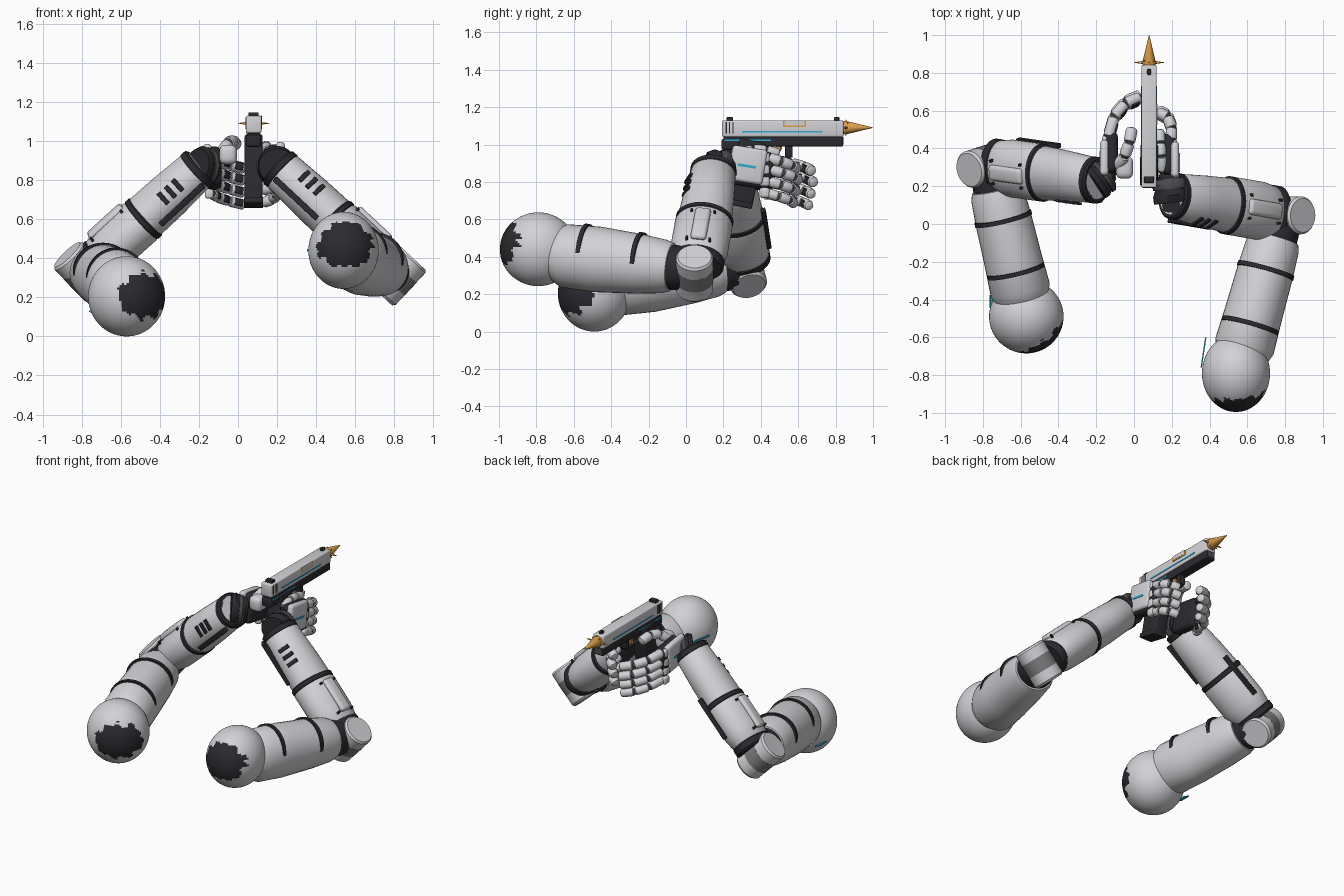
import bpy, bmesh, math, random
from mathutils import Vector, Matrix

if "Cube" in bpy.data.objects:
    bpy.data.objects.remove(bpy.data.objects["Cube"])
random.seed(4)


def material(name, r, g, b):
    m = bpy.data.materials.new(name)
    m.use_nodes = True
    m.diffuse_color = (r, g, b, 1)
    m.node_tree.nodes["Principled BSDF"].inputs["Base Color"].default_value = (r, g, b, 1)
    return m


LIGHT = material("light grey", 0.65, 0.65, 0.68)
MID = material("mid grey", 0.2, 0.2, 0.21)
DARK = material("dark grey", 0.07, 0.07, 0.075)
BLACK = material("black", 0.024, 0.024, 0.029)
ORANGE = material("orange", 0.72, 0.35, 0.07)
BLUE = material("blue", 0.03, 0.4, 0.63)


def finish(name, bm, *mats):
    bmesh.ops.recalc_face_normals(bm, faces=bm.faces)
    mesh = bpy.data.meshes.new(name)
    bm.to_mesh(mesh)
    bm.free()
    for m in mats:
        mesh.materials.append(m)
    mesh.shade_smooth()
    mesh.set_sharp_from_angle(angle=math.radians(38))
    ob = bpy.data.objects.new(name, mesh)
    bpy.context.collection.objects.link(ob)


def basis(p, q, side):
    """Columns: side direction, cross direction, direction from p to q."""
    d = (Vector(q) - Vector(p)).normalized()
    s = Vector(side)
    s = (s - d * s.dot(d)).normalized()
    return Matrix((s, d.cross(s), d)).transposed()


def tube(name, p, q, rings, mat, side=(0.1, 0.2, 1), n=36):
    """Closed oval tube; every ring is (place along p-q, side radius, cross radius)."""
    p, q = Vector(p), Vector(q)
    b = basis(p, q, side)
    bm = bmesh.new()
    loops = []
    for t, ra, rb in rings:
        angles = [math.tau * i / n for i in range(n)]
        loops.append([bm.verts.new(p.lerp(q, t) + b @ Vector((ra * math.cos(a), rb * math.sin(a), 0)))
                      for a in angles])
    for lo, hi in zip(loops, loops[1:]):
        for i in range(n):
            j = (i + 1) % n
            bm.faces.new((lo[i], lo[j], hi[j], hi[i]))
    bm.faces.new(loops[0])
    bm.faces.new(loops[-1])
    finish(name, bm, mat)


def box(name, loc, size, mat, rot=None, bevel=0.0):
    bm = bmesh.new()
    bmesh.ops.create_cube(bm, size=1)
    bmesh.ops.scale(bm, vec=size, verts=bm.verts)
    if bevel:
        bmesh.ops.bevel(bm, geom=bm.edges[:], offset=bevel, segments=3, profile=0.5, affect='EDGES')
    m = Matrix.Translation(loc)
    bm.transform(m @ rot.to_4x4() if rot else m)
    finish(name, bm, mat)


def cone(name, p, q, r, n=16):
    tube(name, p, q, [(0, r * 0.8, r * 0.8), (0.1, r, r), (1, 0.001, 0.001)], ORANGE, n=n)


def shoulder_ball(name, c, radii, patch_dir, limit):
    """Ball with a wide ragged black patch where it faces patch_dir."""
    bm = bmesh.new()
    bmesh.ops.create_uvsphere(bm, u_segments=96, v_segments=56, radius=1)
    d = Vector(patch_dir).normalized()
    across = d.cross(Vector((0, 0, 1)))
    for f in bm.faces:
        n = f.calc_center_median().normalized()
        wave = 0.035 * math.sin(n.x * 19 + n.z * 5) + 0.03 * math.sin(n.z * 23 + n.y * 7)
        reach = n.dot(d) + 0.3 * n.dot(across) ** 2
        f.material_index = int(n.dot(d) > 0 and reach > limit + wave + random.uniform(-0.01, 0.01))
    bmesh.ops.scale(bm, vec=radii, verts=bm.verts)
    bmesh.ops.translate(bm, vec=c, verts=bm.verts)
    finish(name, bm, LIGHT, BLACK)


def arm(label, S, E, W, axis, slit_angle, slit_start, rails):
    S, E, W = Vector(S), Vector(E), Vector(W)
    # upper arm, tapering from shoulder to elbow, with straps on its upper side
    tube(label + "_upper_arm", S, E, [(0, .14, .14), (.07, .17, .16), (.3, .176, .154), (.6, .16, .15),
         (.78, .143, .143), (.83, .13, .13), (.84, .1, .1)], LIGHT, (0, 0, 1))
    up = Vector((0, 0, .032))
    for k, (t, r) in enumerate(((.2, .153), (.59, .139))):
        tube(f"{label}_upper_strap_{k}", S.lerp(E, t) + up, S.lerp(E, t + .03) + up,
             [(0, r, .155), (1, r - .002, .154)], BLACK, (0, 0, 1))
    tube(label + "_elbow_joint", S.lerp(E, .8), S.lerp(E, 1.04), [(0, .122, .122), (.5, .118, .118), (1, .095, .09)],
         BLACK, (0, 0, 1))

    # elbow hinge
    b = basis(W, E, axis)
    a, c = b.col[0], b.col[1]
    hub = E + (E - W).normalized() * .035
    tube(label + "_elbow_hinge", hub - a * .12, hub + a * .125, [(0, .088, .088), (.06, .1, .1), (.35, .1, .1)],
         LIGHT, (0, 1, 0))
    tube(label + "_elbow_band", hub - a * .04, hub + a * .05, [(0, .101, .101), (1, .101, .101)], MID, (0, 1, 0))
    tube(label + "_elbow_cap", hub + a * .045, hub + a * .13, [(0, .1, .1), (.85, .1, .1), (1, .09, .09)],
         LIGHT, (0, 1, 0))

    # forearm: two shells separated by black rings
    tube(label + "_forearm_lower", W, E, [(0, .09, .1), (.03, .108, .12), (.3, .118, .137), (.5, .12, .145)],
         LIGHT, axis)
    tube(label + "_forearm_upper", W, E, [(.52, .118, .145), (.55, .125, .155), (.8, .123, .155),
         (.9, .11, .143), (.95, .09, .12)], LIGHT, axis)
    for k, (t, w, ra, rb) in enumerate(((0, .06, .112, .125), (.49, .05, .126, .155), (.89, .08, .115, .148))):
        tube(f"{label}_forearm_ring_{k}", W, E, [(t, ra - .01, rb - .01), (t + w * .2, ra, rb),
             (t + w * .8, ra, rb), (t + w, ra - .01, rb - .01)], BLACK, axis)

    # raised panel with studs, slits and side rails
    box(label + "_panel", W.lerp(E, .71) + a * .122, (.04, .085, .235), LIGHT, b, .02)
    for t in (.58, .85):
        for s in (-1, 1):
            box(label + "_panel_stud", W.lerp(E, t) + a * .115 + c * (.062 * s), (.026, .014, .014), BLACK, b, .003)
    front = -1 if c.y > 0 else 1
    angle = math.radians(slit_angle)
    turn = b @ Matrix.Rotation(angle * front, 3, 'Z')
    reach = .002 + 1 / math.hypot(math.cos(angle) / .117, math.sin(angle) / .135)
    for k in range(3):
        box(f"{label}_slit_{k}", W.lerp(E, slit_start + .065 * k) + turn.col[0] * reach,
            (.014, .075, .024), BLACK, turn, .003)
    for s, t in rails:
        box(label + "_rail", W.lerp(E, t) + c * (front * s * (.113 + .05 * t)) - a * .055,
            (.03, .025, .3), BLACK, b, .004)


def finger(label, points, r, pad_side=None):
    for k, (p, q) in enumerate(zip(points, points[1:])):
        tube(f"{label}_segment_{k}", p, q, [(.01, .6 * r, .6 * r), (.07, .92 * r, .92 * r), (.2, r, r),
             (.8, .98 * r, .98 * r), (.93, .85 * r, .85 * r), (.99, .5 * r, .5 * r)], LIGHT, n=14)
        tube(f"{label}_joint_{k}", Vector(p).lerp(q, -.15), Vector(p).lerp(q, .15),
             [(0, .55 * r, .55 * r), (.5, .75 * r, .75 * r), (1, .55 * r, .55 * r)], DARK, n=12)
        if pad_side:
            b = basis(p, q, pad_side)
            box(f"{label}_pad_{k}", Vector(p).lerp(q, .5) + b.col[0] * r * .85,
                (.4 * r, 1.3 * r, .045), BLACK, b, .004)


def hand(label, s, x, y, z, W, path, pad_side):
    """s is the outward side; path holds the plan of the curled fingers."""
    W = Vector(W)
    base = Vector((x, y - .09, z))
    tube(label + "_wrist", W.lerp(base, -.3), base, [(0, .09, .1), (.25, .105, .1), (.6, .085, .075),
         (1, .08, .05)], BLACK, n=24)
    tube(label + "_wrist_cuff", W.lerp(base, .3), W.lerp(base, .75), [(0, .1, .095), (.5, .102, .098),
         (1, .085, .075)], DARK, n=24)
    tilt = Matrix.Rotation(math.radians(-9), 3, 'X')
    box(label + "_palm", (x, y, z), (.08, .22, .2), BLACK, tilt, .03)
    box(label + "_back_plate", (x + s * .032, y - .03, z + .02), (.045, .19, .19), LIGHT, tilt, .02)
    box(label + "_back_light", (x + s * .055, y - .035, z + .015), (.005, .1, .014), BLUE, tilt)
    for k in range(4):
        top = z + .058 - k * .062
        pts = [(px, py - .012 * abs(k - 1), top - .02 * i) for i, (px, py) in enumerate(path)]
        finger(f"{label}_finger_{k}", pts, .031 - .001 * k, pad_side)
        box(f"{label}_knuckle_{k}", (path[0][0] + s * .012, path[0][1] - .03, top), (.045, .055, .054),
            LIGHT, None, .014)


# left arm and hand
LW, RW = (.2, .15, .87), (-.19, .23, .87)
shoulder_ball("left_shoulder", (.54, -.79, .44), (.18, .205, .197), (.08, -1, .18), .8)
arm("left", (.57, -.7, .41), (.78, .05, .33), LW, (.68, 0, .73), 64, .19, [(1, .25)])
hand("left_hand", 1, .185, .36, .87, LW, [(.195, .45), (.2, .52), (.178, .578), (.125, .605)], None)
box("left_shoulder_light", (.368, -.68, .44), (.007, .16, .012), BLUE, Matrix.Rotation(-.15, 3, 'Z'))

# right arm and hand
shoulder_ball("right_shoulder", (-.57, -.49, .205), (.197, .195, .205), (.6, -.8, 0), .82)
arm("right", (-.59, -.4, .25), (-.76, .31, .35), RW, (-.64, -.2, .68), 74, .18, [(1, .25), (-1, .6)])
hand("right_hand", -1, -.125, .37, .86, RW, [(-.135, .47), (-.105, .58), (-.045, .65), (.035, .685)], (1, -.6, 0))
box("right_shoulder_light", (-.742, -.41, .12), (.045, .07, .007), BLUE, Matrix.Rotation(.45, 3, 'Y'))

# thumbs
finger("right_thumb", [(-.09, .3, .93), (-.05, .36, .99), (-.025, .43, 1.0), (-.01, .51, .98)], .032)
finger("left_thumb", [(.15, .28, .95), (.145, .36, .975), (.14, .43, .97), (.135, .5, .95)], .027)
box("right_thumb_base", (-.05, .3, .93), (.09, .12, .1), LIGHT, None, .03)

# pistol
GX = .08
lean = Matrix.Rotation(math.radians(-12), 3, 'X')
box("grip", (GX, .32, .845), (.092, .14, .36), BLACK, lean, .012)
box("grip_base", (GX, .28, .685), (.098, .15, .03), BLACK, lean, .006)
box("grip_tang", (GX, .25, 1.0), (.075, .12, .06), BLACK, None, .012)
box("frame", (GX, .52, 1.015), (.072, .64, .05), BLACK, None, .006)
box("slide", (GX, .517, 1.085), (.08, .65, .088), LIGHT, None, .008)
box("muzzle_plate", (GX, .838, 1.02), (.06, .01, .04), DARK)
box("rear_sight", (GX, .235, 1.133), (.052, .035, .026), BLACK, None, .004)
box("front_sight", (GX, .805, 1.133), (.02, .03, .026), BLACK, None, .004)
for s in (-1, 1):
    x = GX + s * .0405
    for k in range(3):
        box("slide_groove", (x, .215 + k * .018, 1.09), (.004, .006, .06), BLACK)
    box("slide_light", (x, .515, 1.068), (.004, .43, .009), BLUE)
    box("frame_light", (GX + s * .0365, .33, 1.022), (.004, .25, .009), BLUE)
box("ejection_port", (GX + .0405, .58, 1.11), (.004, .125, .034), ORANGE)
box("ejection_cover", (GX + .041, .58, 1.115), (.006, .108, .028), LIGHT)
# trigger and guard
box("trigger", (GX, .49, .965), (.025, .025, .07), ORANGE, lean, .004)
box("guard_front", (GX, .55, .965), (.04, .04, .07), BLACK, None, .005)
box("guard_bottom", (GX, .475, .928), (.035, .17, .016), BLACK, None, .005)
# muzzle spikes
M = Vector((GX, .855, 1.09))
cone("muzzle_spike", M - Vector((0, .02, 0)), (GX, 1.0, 1.09), .037, 20)
for k in range(8):
    d = Vector((math.cos(k * math.pi / 4), .25 * (k % 2), math.sin(k * math.pi / 4)))
    cone(f"side_spike_{k}", M, M + d * (.08 if k % 4 == 0 else .045), .012, 10)
